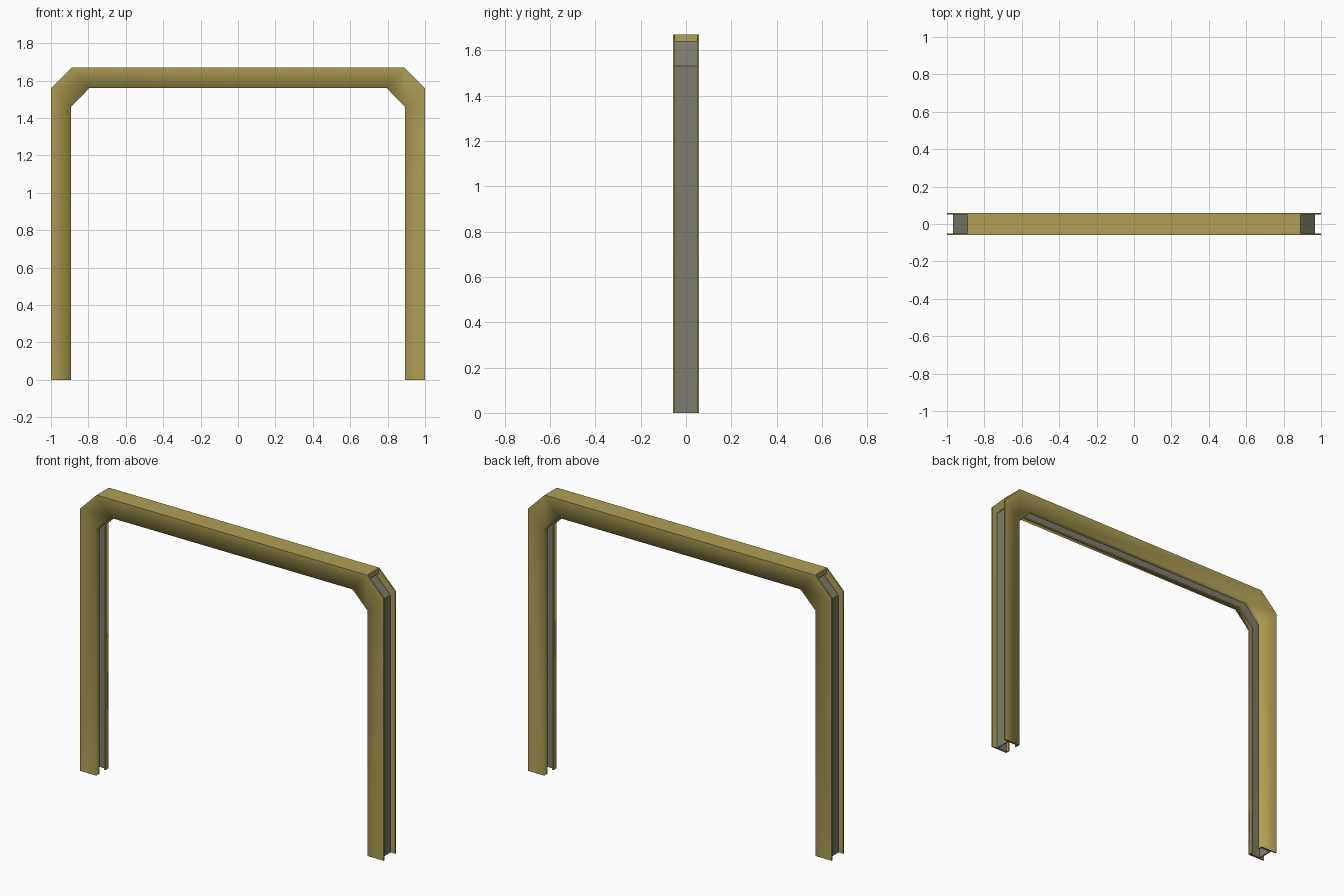
import bpy, bmesh

if "Cube" in bpy.data.objects:
    bpy.data.objects.remove(bpy.data.objects["Cube"])

# Outer and inner outlines of the arch in the x-z plane (left half, then mirrored)
OUTER = [(-1.0, 0.0), (-1.0, 1.56), (-0.89, 1.67)]
INNER = [(-0.893, 0.0), (-0.893, 1.46), (-0.795, 1.56)]
OUTER += [(-x, z) for x, z in reversed(OUTER)]
INNER += [(-x, z) for x, z in reversed(INNER)]


def material(name, colour):
    mat = bpy.data.materials.new(name)
    mat.diffuse_color = colour
    mat.use_nodes = True
    mat.node_tree.nodes["Principled BSDF"].inputs["Base Color"].default_value = mat.diffuse_color
    return mat


gold = material("gold_paint", (0.43, 0.35, 0.09, 1))
grey = material("grey_metal", (0.2, 0.2, 0.15, 1))


def finish(bm, name, mat):
    bmesh.ops.recalc_face_normals(bm, faces=bm.faces)
    mesh = bpy.data.meshes.new(name)
    bm.to_mesh(mesh)
    bm.free()
    mesh.materials.append(mat)
    obj = bpy.data.objects.new(name, mesh)
    bpy.context.collection.objects.link(obj)
    return obj


def sweep(name, profile, mat, soft=()):
    """Loft a (u, y) profile along the arch; u runs from outer 0 to inner 1."""
    bm = bmesh.new()
    rings = []
    for (ox, oz), (ix, iz) in zip(OUTER, INNER):
        rings.append([bm.verts.new((ox + (ix - ox) * u, y, oz + (iz - oz) * u))
                      for u, y in profile])
    n = len(profile)
    for a, b in zip(rings, rings[1:]):
        for i in range(n):
            j = (i + 1) % n
            bm.faces.new((a[i], a[j], b[j], b[i]))
    bm.faces.new(rings[0])
    bm.faces.new(rings[-1][::-1])
    # Only the chosen lengthwise edges stay soft
    for f in bm.faces:
        f.smooth = True
    for e in bm.edges:
        e.smooth = False
    for a, b in zip(rings, rings[1:]):
        for i in soft:
            bm.edges.get((a[i], b[i])).smooth = True
    if soft:
        for r in rings[1:-1]:
            for i in range(n):
                bm.edges.get((r[i], r[(i + 1) % n])).smooth = True
    return finish(bm, name, mat)


# Gold side plates with a lip turned inwards on the inside of the arch
for name, s in (("front_plate", -1), ("back_plate", 1)):
    sweep(name, [(0, s * 0.058), (1, s * 0.058), (1, s * 0.028),
                 (0.93, s * 0.028), (0.93, s * 0.05), (0, s * 0.05)], gold, soft=(1,))

# Grey channel set back between the plates
sweep("inner_channel", [(0.29, -0.05), (0.29, 0.05), (0.93, 0.05), (0.93, 0.045),
                        (0.35, 0.045), (0.35, -0.045), (0.93, -0.045), (0.93, -0.05)], grey)

# Gold cover closing the top of the crossbar
bm = bmesh.new()
bmesh.ops.create_cube(bm, size=1)
for v in bm.verts:
    v.co = (v.co.x * 1.78, v.co.y * 0.1, 1.654 + v.co.z * 0.032)
finish(bm, "top_cover", gold)
